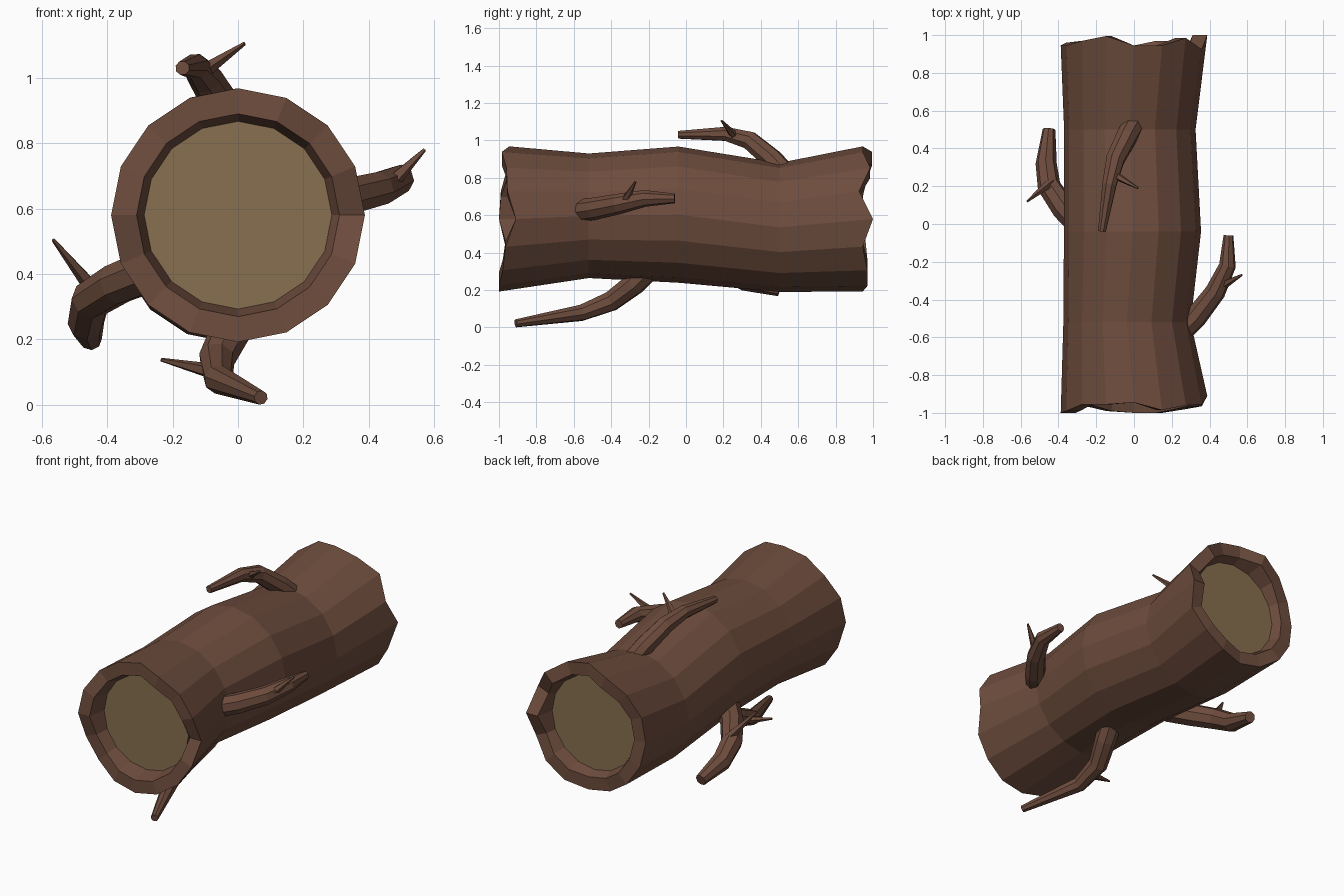
import bpy, bmesh, math
from mathutils import Vector

if "Cube" in bpy.data.objects:
    bpy.data.objects.remove(bpy.data.objects["Cube"])

N = 16


def material(name, rgb):
    m = bpy.data.materials.new(name)
    m.diffuse_color = (*rgb, 1)
    m.use_nodes = True
    m.node_tree.nodes["Principled BSDF"].inputs["Base Color"].default_value = m.diffuse_color
    return m


bark = material("bark", (0.155, 0.073, 0.047))
wood = material("cut_wood", (0.242, 0.162, 0.080))


def skin(name, rings, mat, cap_ends=False):
    """Join rings of points into a flat-shaded tube."""
    bm = bmesh.new()
    loops = [[bm.verts.new(p) for p in r] for r in rings]
    for a, b in zip(loops, loops[1:]):
        n = len(a)
        for i in range(n):
            j = (i + 1) % n
            bm.faces.new((a[i], a[j], b[j], b[i]))
    if cap_ends:
        bm.faces.new(loops[0])
        bm.faces.new(loops[-1])
    bmesh.ops.recalc_face_normals(bm, faces=bm.faces)
    me = bpy.data.meshes.new(name)
    bm.to_mesh(me)
    bm.free()
    me.materials.append(mat)
    ob = bpy.data.objects.new(name, me)
    bpy.context.collection.objects.link(ob)
    return ob


def log_ring(ys, cx, cz, rx, rz):
    if not isinstance(ys, list):
        ys = [ys] * N
    return [(cx + rx * math.cos(math.tau * k / N), ys[k],
             cz + rz * math.sin(math.tau * k / N)) for k in range(N)]


def tube(name, path, radii, sides):
    """Tapered branch following a path of points."""
    pts = [Vector(p) for p in path]
    rings, prev, u = [], None, None
    for i, p in enumerate(pts):
        t = (pts[min(i + 1, len(pts) - 1)] - pts[max(i - 1, 0)]).normalized()
        if prev is None:
            u = t.orthogonal().normalized()
        else:
            u = prev.rotation_difference(t) @ u
        v = t.cross(u)
        prev = t
        rings.append([p + radii[i] * (u * math.cos(math.tau * k / sides) +
                                      v * math.sin(math.tau * k / sides))
                      for k in range(sides)])
    return skin(name, rings, bark, True)


# Hollow-ended trunk with ragged rims
front = [-.91, -.955, -.96, -.985, -.945, -.955, -.955, -.99,
         -1, -.965, -.96, -.99, -1, -1, -.98, -.965]
back = [1, .925, .985, .945, .945, .995, .97, .945,
        .945, .96, .97, .95, .945, .97, .97, .945]
skin("trunk", [
    log_ring(-.89, 0, .58, .287, .287),
    log_ring(front, 0, .58, .31, .31),
    log_ring(front, 0, .58, .388, .388),
    log_ring(-.52, -.037, .597, .337, .333),
    log_ring(-.04, -.008, .603, .363, .364),
    log_ring(.5, -.022, .535, .348, .345),
    log_ring(back, 0, .58, .388, .388),
    log_ring(back, 0, .58, .31, .31),
    log_ring(.89, 0, .58, .287, .287)], bark)

# Pale cut wood at both ends
for name, y in (("front_cut_face", -.89), ("back_cut_face", .89)):
    s = 1 if y > 0 else -1
    skin(name, [log_ring(y, 0, .58, .288, .288),
                log_ring(y - s * .02, 0, .58, .288, .288)], wood, True)

# Branches: path, radii, twig start and tip
branches = {
    "top": ([(.01, .55, .80), (-.04, .46, .90), (-.10, .34, 1.0), (-.13, .21, 1.035), (-.17, -.04, 1.03)],
            [.06, .058, .052, .04, .022],
            (-.12, .27, 1.01), (.02, .19, 1.105)),
    "right": ([(.22, -.60, .62), (.33, -.49, .635), (.43, -.36, .66), (.495, -.22, .69), (.50, -.06, .69)],
              [.06, .06, .055, .045, .026],
              (.46, -.33, .67), (.57, -.27, .78)),
    "bottom": ([(.01, -.18, .33), (-.02, -.28, .23), (-.065, -.40, .14), (-.06, -.56, .078), (.07, -.91, .022)],
               [.065, .062, .056, .045, .022],
               (-.07, -.46, .10), (-.235, -.50, .138)),
    "left": ([(-.27, -.02, .41), (-.37, .08, .37), (-.45, .20, .32), (-.465, .32, .25), (-.45, .50, .20)],
             [.07, .066, .062, .056, .034],
             (-.44, .22, .35), (-.565, .12, .505)),
}
for side, (path, radii, start, tip) in branches.items():
    tube(side + "_branch", path, radii, 8)
    tube(side + "_twig", [start, tip], [.026, .006], 5)
